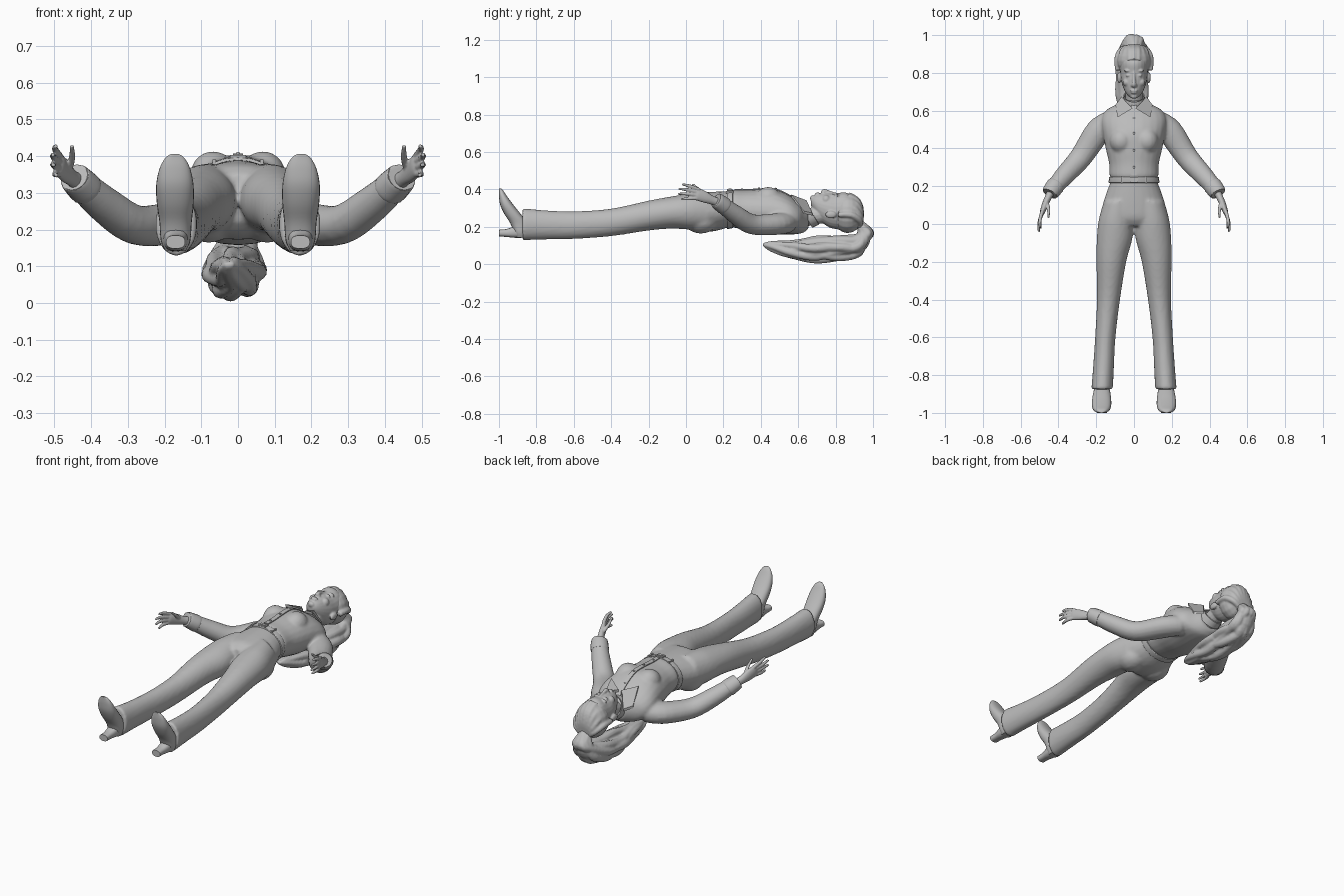
import bpy, bmesh, math, random
from mathutils import Vector

random.seed(4)
grey = bpy.data.materials.new("plain grey")
grey.diffuse_color = (0.5, 0.5, 0.5, 1)
SIDES = 24


def refine(rows, n=4):
    """Catmull-Rom interpolation of a table of sections."""
    out = []
    for i in range(len(rows) - 1):
        a, b, c, d = (rows[max(0, min(len(rows) - 1, i + k))] for k in (-1, 0, 1, 2))
        for s in range(n):
            t = s / n
            out.append([0.5 * (2 * q + (r - p) * t + (2 * p - 5 * q + 4 * r - w) * t * t
                        + (3 * q - p - 3 * r + w) * t ** 3) for p, q, r, w in zip(a, b, c, d)])
    return out + [list(rows[-1])]


def slices(rows, axis="y", e=1.0, s=1):
    """Rings from rows of (position, centre x, half width, low, high)."""
    rings = []
    for p, xc, hw, lo, hi in refine(rows):
        ring = []
        for k in range(SIDES):
            c, d = math.cos(math.tau * k / SIDES), math.sin(math.tau * k / SIDES)
            c, d = (math.copysign(abs(v) ** e, v) for v in (c, d))
            x, h = s * (xc + hw * c), (lo + hi) / 2 + (hi - lo) / 2 * d
            ring.append(Vector((x, p, h) if axis == "y" else (x, h, p)))
        rings.append(ring)
    return rings


def tube(rows, up=(0, 0, 1), s=1, n=4, sides=16):
    """Rings along a path of (x, y, z, radius sideways, radius along up)."""
    rows = refine(rows, n)
    pts = [Vector((s * r[0], r[1], r[2])) for r in rows]
    rings = []
    for i, r in enumerate(rows):
        t = (pts[min(i + 1, len(pts) - 1)] - pts[max(i - 1, 0)]).normalized()
        a = t.cross(Vector(up)).normalized()
        b = a.cross(t)
        rings.append([pts[i] + a * r[3] * math.cos(math.tau * k / sides)
                      + b * r[4] * math.sin(math.tau * k / sides) for k in range(sides)])
    return rings


def blob(x, y, z, rx, ry, rz):
    """Rings of an ellipsoid."""
    rings = []
    for i in range(11):
        f = math.pi * (0.02 + 0.96 * i / 10)
        rings.append([Vector((x + rx * math.sin(f) * math.cos(math.tau * k / 16),
                              y - ry * math.cos(f),
                              z + rz * math.sin(f) * math.sin(math.tau * k / 16))) for k in range(16)])
    return rings


def part(name, pieces, voxel=0, smooth=3):
    """Lofts every piece; a voxel size fuses them into one skin."""
    bm = bmesh.new()
    for rings in pieces:
        loops = [[bm.verts.new(p) for p in ring] for ring in rings]
        n = len(loops[0])
        for a, b in zip(loops, loops[1:]):
            for k in range(n):
                bm.faces.new((a[k], a[(k + 1) % n], b[(k + 1) % n], b[k]))
        bm.faces.new(loops[0][::-1])
        bm.faces.new(loops[-1])
    bmesh.ops.recalc_face_normals(bm, faces=bm.faces)
    mesh = bpy.data.meshes.new(name)
    bm.to_mesh(mesh)
    bm.free()
    mesh.shade_smooth()
    mesh.set_sharp_from_angle(angle=math.radians(40))
    mesh.materials.append(grey)
    ob = bpy.data.objects.new(name, mesh)
    bpy.context.collection.objects.link(ob)
    if voxel:
        m = ob.modifiers.new("fuse", "REMESH")
        m.mode, m.voxel_size, m.use_smooth_shade = "VOXEL", voxel, True
        m = ob.modifiers.new("soften", "SMOOTH")
        m.factor, m.iterations = 0.5, smooth
    return ob


def box(x, y, z, sx, sy, sz):
    return [[Vector((x + i * sx, y + j * sy, z + k * sz)) for i, j in
             ((-1, -1), (1, -1), (1, 1), (-1, 1))] for k in (-1, 1)]


# Trousers: pelvis, seat and two flared legs
leg = [(-.875, .169, .057, .128, .300), (-.75, .161, .055, .132, .288), (-.6, .152, .054, .135, .283),
       (-.4, .135, .061, .150, .297), (-.2, .120, .079, .180, .340), (-.08, .103, .094, .190, .362),
       (.02, .095, .092, .185, .376), (.12, .080, .080, .18, .38)]
pelvis = [(-.01, 0, .13, .22, .35), (.03, 0, .165, .185, .376), (.09, 0, .168, .172, .384),
          (.16, 0, .148, .178, .388), (.22, 0, .126, .195, .39), (.25, 0, .124, .2, .39)]
part("trousers", [slices(pelvis)] + [slices(leg, s=s) for s in (1, -1)]
     + [blob(s * .08, .08, .235, .078, .09, .072) for s in (1, -1)], .01)

# Belt with loops and a buckle
part("belt", [slices([(.218, 0, .131, .190, .394), (.222, 0, .134, .188, .397),
                      (.246, 0, .132, .192, .399), (.25, 0, .129, .195, .396)])])
part("buckle", [box(0, .234, .399, .022, .015, .004), box(0, .234, .402, .014, .008, .004)])
part("belt_loops", [box(s * .065, .234, .385, .005, .02, .006) for s in (1, -1)])

# Shirt: torso, chest and sleeves
torso = [(.242, 0, .122, .2, .392), (.26, 0, .130, .195, .398), (.32, 0, .132, .182, .397),
         (.4, 0, .150, .165, .402), (.48, 0, .165, .158, .4), (.55, 0, .172, .158, .370),
         (.6, 0, .150, .162, .335), (.63, 0, .1, .17, .315), (.655, 0, .06, .19, .3)]
sleeve = [(.12, .55, .225, .055, .055), (.19, .49, .215, .068, .058), (.28, .355, .213, .06, .054),
          (.36, .265, .265, .053, .05), (.435, .18, .33, .043, .041)]
part("shirt", [slices(torso)] + [tube(sleeve, s=s) for s in (1, -1)]
     + [blob(s * .068, .44, .35, .062, .068, .064) for s in (1, -1)], .009)

# Cuffs
part("cuffs", [tube([(.412, .208, .308, .046, .044), (.418, .2, .314, .049, .046),
                     (.442, .168, .338, .045, .042), (.446, .162, .342, .040, .038)], s=s)
               for s in (1, -1)])

# Button strip and buttons follow the chest line
front = [(y, hi) for y, _, _, _, hi in refine(torso[1:-1])]
part("button_strip", [[[Vector((x, y, z + h)) for x, h in
                        ((-.013, -.02), (.013, -.02), (.013, .004), (-.013, .004))] for y, z in front]])
part("buttons", [blob(0, y, min(front, key=lambda f: abs(f[0] - y))[1] + .005, .006, .006, .004)
                 for y in (.3, .39, .48, .56)])

# Collar: tilted band and two pointed flaps
band = []
for off, r in ((-.018, .062), (.018, .056), (.018, .05), (-.018, .05)):
    band.append([Vector((r * math.cos(a), .66 + off - .032 * math.sin(a), .262 + off * .3 + r * math.sin(a)))
                 for a in (math.tau * k / SIDES for k in range(SIDES))])
part("collar_band", [band])
flaps = []
for s in (1, -1):
    outline = [(.008, .612, .338), (.04, .645, .335), (.066, .675, .268), (.098, .63, .278), (.087, .565, .366)]
    flaps.append([[Vector((s * x, y, z + h)) for x, y, z in outline] for h in (-.008, .006)])
part("collar_flaps", flaps)

# Shoes: steep foot with pointed toe, plus block heels
shoe = [(.406, .172, .010, -1.0, -.99), (.395, .172, .026, -1.0, -.978), (.365, .172, .042, -1.0, -.958),
        (.32, .172, .051, -.994, -.925), (.27, .171, .050, -.972, -.885), (.22, .17, .044, -.94, -.85),
        (.17, .17, .040, -.92, -.85), (.142, .17, .028, -.91, -.855)]
heel = [(-.88, .17, .036, .14, .215), (-.925, .17, .031, .142, .2), (-.96, .17, .026, .146, .188),
        (-1.0, .17, .026, .148, .184)]
part("shoes", [slices(shoe, "z", .85, s) for s in (1, -1)])
part("heels", [slices(heel, "y", .8, s) for s in (1, -1)])

# Hands: palm, four fanned fingers and thumb
palm = [(.43, .19, .325, .024, .026), (.452, .145, .34, .019, .023), (.47, .105, .357, .017, .030),
        (.484, .065, .373, .014, .033), (.488, .052, .378, .010, .028)]
fingers = [((.485, .07, .398), (.498, .02, .418), (.497, -.02, .427)),
           ((.486, .06, .384), (.503, .005, .398), (.504, -.040, .404)),
           ((.486, .06, .368), (.503, .005, .376), (.502, -.042, .376)),
           ((.483, .07, .351), (.498, .02, .351), (.494, -.025, .348)),
           ((.462, .12, .36), (.452, .075, .395), (.453, .035, .428))]
for s, side in ((1, "right"), (-1, "left")):
    hand = [tube(palm, s=s)]
    for f in fingers:
        hand.append(tube([(*p, r, r) for p, r in zip(f, (.0105, .009, .006))], s=s, sides=10))
    part("hand_" + side, hand, .004, 2)

# Head, neck, ears and face
skull = [(.668, 0, .018, .315, .352), (.685, 0, .037, .28, .368), (.715, 0, .054, .235, .377),
         (.76, 0, .068, .2, .381), (.8, 0, .073, .188, .378), (.85, 0, .076, .185, .384),
         (.89, 0, .070, .2, .364), (.92, 0, .05, .23, .335), (.935, 0, .02, .26, .3)]
face = [tube([(0, .81, .372, .008, .008), (0, .775, .380, .008, .010), (0, .738, .391, .012, .011),
              (0, .728, .380, .009, .007)], up=(0, .3, 1)),
        blob(0, .707, .376, .021, .006, .010), blob(0, .695, .373, .017, .006, .010),
        blob(0, .676, .352, .02, .013, .016)]
for s in (1, -1):
    face += [blob(s * .03, .787, .366, .015, .008, .012), blob(s * .011, .734, .379, .007, .008, .008),
             blob(s * .032, .811, .364, .023, .007, .013), blob(s * .077, .775, .265, .012, .03, .02),
             blob(s * .038, .75, .345, .022, .022, .025)]
neck = [(0, .60, .24, .047, .047), (0, .66, .252, .045, .046), (0, .74, .272, .046, .05)]
part("head", [slices(skull), tube(neck)] + face, .0045, 2)

# Combed hair drawn from the hairline to the tie
comb = [blob(0, .865, .27, .092, .084, .104)]
for k in range(9):
    s = (k - 4) / 4
    q = s * s
    comb.append(tube([(.088 * s, .868 - .055 * q, .374 - .11 * q, .013, .013),
                      (.086 * s, .918 - .035 * q, .338 - .075 * q, .017, .017),
                      (.06 * s, .936 - .01 * q, .275 - .04 * q, .017, .017),
                      (.02 * s, .93, .205, .014, .014)], up=(1, 0, .01), sides=10))
part("combed_hair", comb, .006, 2)
part("hair_tie", [blob(0, .932, .205, .04, .036, .018)])

# Ponytail: a core with wavy locks around it
core = [(0, .925, .215, .024, .026), (-.002, .962, .165, .034, .05), (-.008, .925, .105, .058, .074),
        (-.01, .82, .085, .064, .08), (-.01, .69, .078, .062, .08), (-.012, .56, .080, .047, .062),
        (-.02, .46, .095, .022, .035), (-.025, .41, .105, .008, .012)]
tail = [tube([(x, y, z, a * .75, b * .75) for x, y, z, a, b in core], up=(1, 0, 0))]
for k in range(13):
    ang, phase = math.tau * k / 13, random.uniform(0, 6.28)
    cut = random.choice((6, 7, 8, 8))
    lock = []
    for i, (x, y, z, a, b) in enumerate(core[:cut]):
        w = ang + .38 * math.sin(1.7 * i + phase)
        g = .74 + .1 * math.sin(2.3 * i + phase)
        r = (.012, .02, .024, .024, .023, .019, .013, .005)[i] * (.5 if i == cut - 1 else 1)
        lock.append((x + b * g * math.cos(w), y + (a * g * math.sin(w) if i == 1 else 0),
                     z + (0 if i == 1 else a * g * math.sin(w)), r, r))
    tail.append(tube(lock, up=(1, 0, .01), n=6, sides=10))
part("ponytail", tail, .006, 2)
